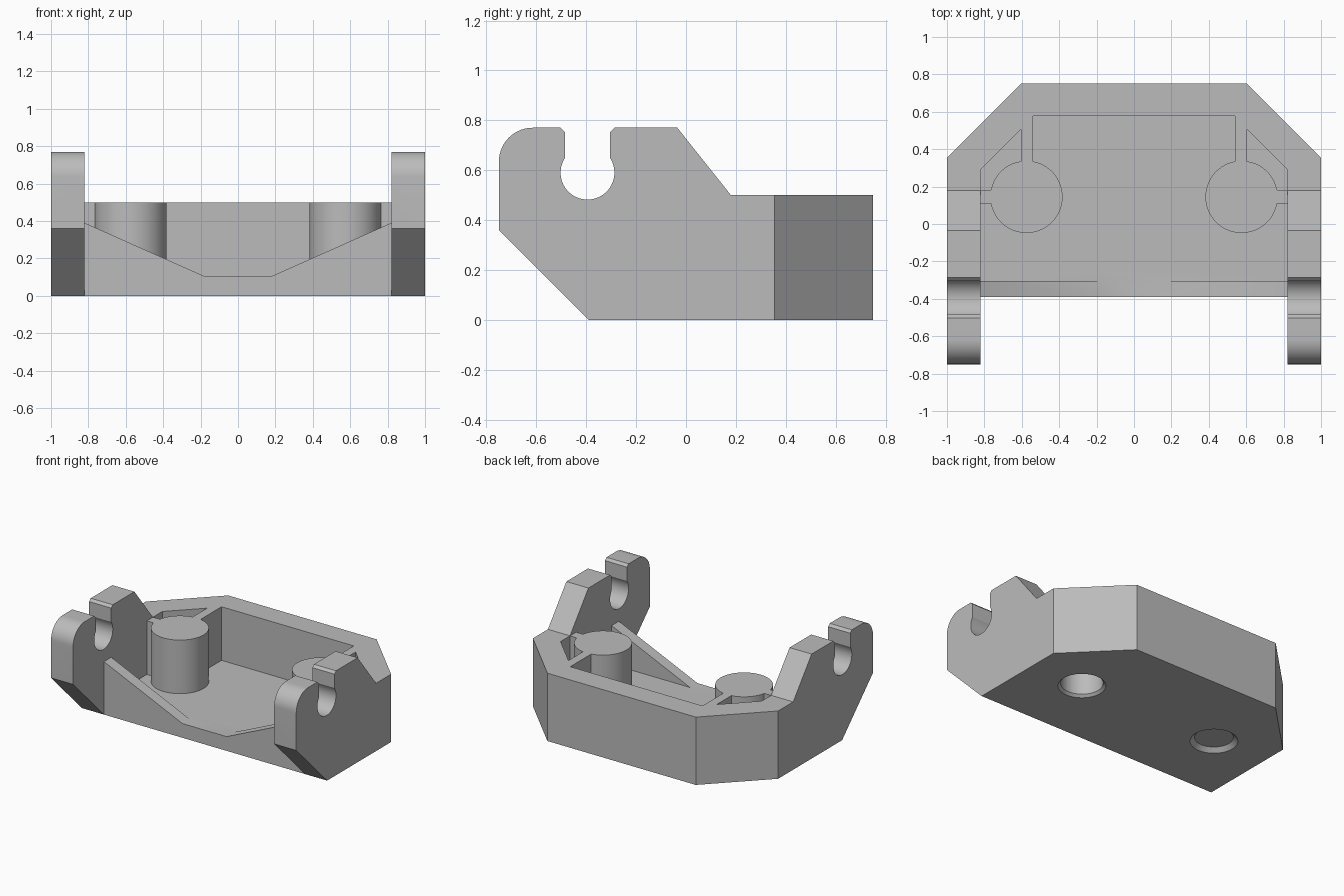
import bpy, bmesh, math
from mathutils import Vector

cube = bpy.data.objects.get("Cube")
if cube:
    bpy.data.objects.remove(cube)

grey = bpy.data.materials.new("plain_grey")
grey.use_nodes = True
colour = (0.5, 0.5, 0.5, 1)
grey.diffuse_color = colour
grey.node_tree.nodes["Principled BSDF"].inputs["Base Color"].default_value = colour


def finish(name, bm):
    bmesh.ops.recalc_face_normals(bm, faces=bm.faces)
    mesh = bpy.data.meshes.new(name)
    bm.to_mesh(mesh)
    bm.free()
    mesh.materials.append(grey)
    obj = bpy.data.objects.new(name, mesh)
    bpy.context.collection.objects.link(obj)
    return obj


def prism(name, points, axis, low, high):
    """Extrude a 2D outline along the x, y or z axis."""
    place = {"x": lambda a, b, d: (d, a, b),
             "y": lambda a, b, d: (a, d, b),
             "z": lambda a, b, d: (a, b, d)}[axis]
    bm = bmesh.new()
    face = bm.faces.new([bm.verts.new(place(a, b, low)) for a, b in points])
    new = bmesh.ops.extrude_face_region(bm, geom=[face])["geom"]
    shift = Vector(place(0, 0, high - low))
    bmesh.ops.translate(bm, vec=shift, verts=[v for v in new if isinstance(v, bmesh.types.BMVert)])
    return finish(name, bm)


def cone(name, x, y, r1, r2, low, high):
    bm = bmesh.new()
    bmesh.ops.create_cone(bm, cap_ends=True, segments=64, radius1=r1, radius2=r2, depth=high - low)
    bmesh.ops.translate(bm, vec=(x, y, (low + high) / 2), verts=bm.verts)
    return finish(name, bm)


def arc(cx, cy, r, start, end, steps):
    angles = [start + (end - start) * i / steps for i in range(steps + 1)]
    return [(cx + r * math.cos(a), cy + r * math.sin(a)) for a in angles]


def mirrored(points):
    return [(-x, y) for x, y in reversed(points)]


# Full-width side profile with the hooked ears
socket = math.asin(0.06 / 0.108)
profile = [(-0.39, 0), (0.75, 0), (0.75, 0.5), (0.18, 0.5), (-0.035, 0.77),
           (-0.287, 0.77), (-0.305, 0.752)]
profile += arc(-0.395, 0.59, 0.108, socket, -math.pi - socket, 40)
profile += [(-0.485, 0.752), (-0.503, 0.77)]
profile += arc(-0.615, 0.635, 0.135, math.pi / 2, math.pi, 14)
profile += [(-0.75, 0.36)]
body = prism("bracket_body", profile, "x", -1, 1)

ear, top, floor = 0.82, 0.5, 0.105
post_x, post_y, post_r, rib = 0.575, 0.145, 0.193, 0.036
lean = math.asin(rib / post_r)
cutters = []

# Gap between the ears, and the dipped front wall
cutters.append(prism("ear_gap", [(-ear, -1), (ear, -1), (ear, 1), (-ear, 1)], "z", top, 1))
cutters.append(prism("front_gap", [(-ear, -1), (ear, -1), (ear, -0.39), (-ear, -0.39)], "z", -1, 1))
dip = [(0.18, floor), (ear, 0.39), (ear, 1)]
cutters.append(prism("front_dip", dip + mirrored(dip), "y", -1, -0.25))

# Main pocket, wrapping around the posts and their ribs
half = [(ear, -0.305), (ear, post_y - rib)]
half += arc(post_x, post_y, post_r, -lean, -1.5 * math.pi + lean, 56)
half += [(post_x - rib, 0.578)]
cutters.append(prism("main_pocket", half + mirrored(half), "z", floor, 1))

# Corner pockets behind the ribs, and chamfered back corners
corner = arc(post_x, post_y, post_r, lean, math.pi / 2 - lean, 14)
corner += [(post_x + rib - 0.006, 0.505), (ear, 0.29)]
corner[-3] = (post_x + rib - 0.006, corner[-3][1])
chamfer = [(0.505, 0.85), (1.1, 0.255), (1.1, 0.85)]
for side, flip in (("left", list), ("right", mirrored)):
    cutters.append(prism(side + "_corner_pocket", flip(corner + [(ear, post_y + rib)]), "z", floor, 1))
    cutters.append(prism(side + "_back_chamfer", flip(chamfer), "z", -1, 1))

# Countersunk blind holes up into the posts
for side, x in (("left", post_x), ("right", -post_x)):
    cutters.append(cone(side + "_hole", x, post_y, 0.142, 0.142, -0.1, 0.4))
    cutters.append(cone(side + "_countersink", x, post_y, 0.18, 0.13, -0.02, 0.03))

# Carve the body and drop the cutters
bpy.context.view_layer.objects.active = body
for cutter in cutters:
    cutter.hide_render = True
    cut = body.modifiers.new(cutter.name, "BOOLEAN")
    cut.operation, cut.solver, cut.object = "DIFFERENCE", "EXACT", cutter
    bpy.ops.object.modifier_apply(modifier=cut.name)
for cutter in cutters:
    bpy.data.objects.remove(cutter)

bpy.ops.object.select_all(action="DESELECT")
body.select_set(True)
bpy.ops.object.shade_smooth_by_angle(angle=math.radians(30))
